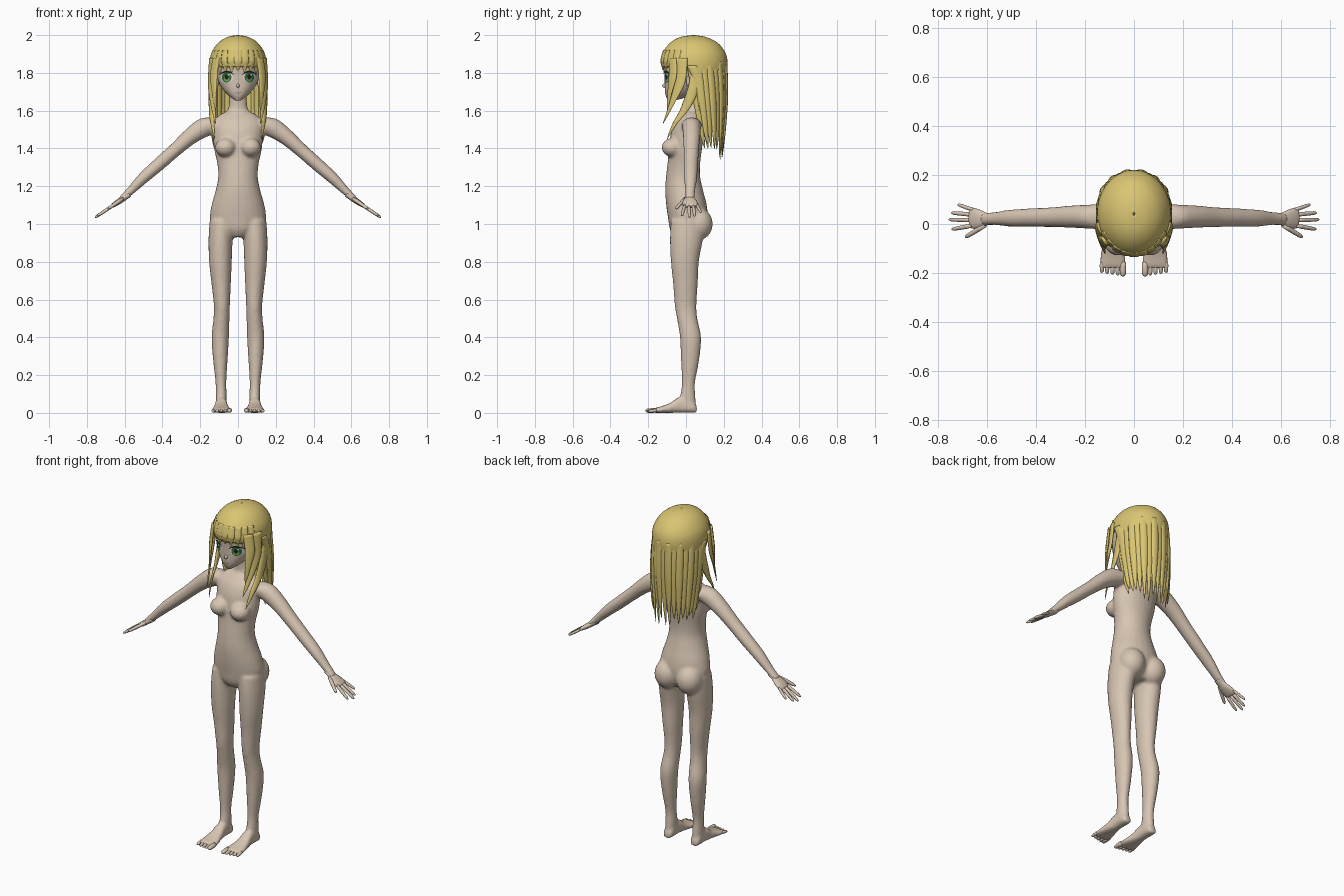
import bpy, bmesh, math, random
from mathutils import Vector as V, Matrix

random.seed(3)
if "Cube" in bpy.data.objects:
    bpy.data.objects.remove(bpy.data.objects["Cube"], do_unlink=True)


def material(name, *rgb):
    m = bpy.data.materials.new(name)
    m.use_nodes = True
    m.diffuse_color = (*rgb, 1)
    m.node_tree.nodes["Principled BSDF"].inputs["Base Color"].default_value = (*rgb, 1)
    return m


skin = material("skin", .68, .56, .45)
blonde = material("blonde hair", .70, .56, .17)
white = material("eye white", .8, .8, .78)
green = material("iris green", .03, .17, .05)
light_green = material("iris light green", .2, .4, .1)
dark = material("lash dark", .02, .015, .015)
lip = material("lip pink", .45, .2, .17)


def spline(rows, k=4):
    """Smooth interpolation through rows of numbers."""
    out = []
    for i in range(len(rows) - 1):
        a, b, c, d = (rows[min(max(j, 0), len(rows) - 1)] for j in range(i - 1, i + 3))
        for t in (n / k for n in range(k)):
            out.append([q + t / 2 * (r - p + t * (2*p - 5*q + 4*r - s + t * (3*(q - r) + s - p)))
                        for p, q, r, s in zip(a, b, c, d)])
    return out + [list(rows[-1])]


def loft(bm, rings, side=1, segs=24, power=2, caps=True):
    """Skin closed (super)elliptical rings given as centre, half axis u, half axis v."""
    def coord(t):
        return math.copysign(abs(t) ** (2 / power), t)
    loops = []
    for c, u, v in rings:
        loop = []
        for i in range(segs):
            a = 2 * math.pi * i / segs
            p = V(c) + V(u) * coord(math.cos(a)) + V(v) * coord(math.sin(a))
            loop.append(bm.verts.new((p.x * side, p.y, p.z)))
        loops.append(loop)
    for a, b in zip(loops, loops[1:]):
        for i in range(segs):
            j = (i + 1) % segs
            bm.faces.new((a[i], a[j], b[j], b[i]))
    if caps:
        bm.faces.new(loops[0])
        bm.faces.new(loops[-1])


def level(rows):
    """Level rings from rows of height, x range and y range."""
    return [(((a + b) / 2, (f + k) / 2, z), ((b - a) / 2, 0, 0), (0, (k - f) / 2, 0))
            for z, a, b, f, k in rows]


def ball(bm, centre, size):
    bmesh.ops.create_uvsphere(bm, u_segments=20, v_segments=12, radius=1,
                              matrix=Matrix.Translation(centre) @ Matrix.Diagonal((*size, 1)))


def finish(name, bm, mat, recalc=True):
    if recalc:
        bmesh.ops.recalc_face_normals(bm, faces=bm.faces[:])
    me = bpy.data.meshes.new(name)
    bm.to_mesh(me)
    bm.free()
    me.materials.append(mat)
    for p in me.polygons:
        p.use_smooth = True
    ob = bpy.data.objects.new(name, me)
    bpy.context.collection.objects.link(ob)
    return ob


# Body: torso, legs, feet and arms fused into one skin
bm = bmesh.new()
torso = [(.93, .05, -.06, .07), (.97, .115, -.085, .1), (1.03, .148, -.095, .115),
         (1.1, .14, -.105, .11), (1.18, .118, -.11, .09), (1.25, .105, -.106, .075),
         (1.32, .11, -.098, .075), (1.4, .127, -.09, .085), (1.48, .132, -.08, .095),
         (1.54, .13, -.055, .09), (1.58, .095, -.02, .08), (1.61, .052, 0, .075),
         (1.72, .046, -.005, .075)]
loft(bm, level([(z, -w, w, f, k) for z, w, f, k in spline(torso)]))
leg = [(1.02, .02, .15, -.08, .1), (.92, .028, .156, -.085, .09), (.8, .033, .153, -.08, .068),
       (.68, .038, .14, -.068, .062), (.57, .043, .128, -.06, .055), (.5, .045, .13, -.048, .06),
       (.4, .048, .14, -.032, .08), (.28, .055, .132, -.027, .07), (.16, .062, .119, -.022, .048),
       (.09, .06, .118, -.03, .05), (.02, .062, .118, -.03, .055)]
foot = [(.058, .075, .105, .03), (.04, .06, .118, .06), (-.03, .058, .12, .085),
        (-.08, .05, .128, .055), (-.13, .036, .138, .035), (-.18, .032, .14, .022)]
arm = [(.1, 1.525, .03, .05, .055), (.17, 1.515, .03, .054, .05), (.25, 1.465, .03, .044, .046),
       (.33, 1.395, .028, .037, .041), (.42, 1.315, .026, .035, .038), (.5, 1.245, .024, .031, .035),
       (.57, 1.175, .022, .022, .027), (.62, 1.13, .02, .016, .025)]
for s in (1, -1):
    loft(bm, level(spline(leg)), s)
    loft(bm, [(((a + b) / 2, y, h / 2), ((b - a) / 2, 0, 0), (0, 0, h / 2))
              for y, a, b, h in spline(foot)], s, power=2.5)
    loft(bm, [((x, y, z), (.62 * r, 0, .78 * r), (0, w, 0)) for x, z, y, r, w in spline(arm)], s)
    ball(bm, (s * .066, -.073, 1.405), (.056, .056, .05))
    ball(bm, (s * .072, .066, 1), (.074, .076, .085))
body = finish("body", bm, skin)
mod = body.modifiers.new("Fuse", "REMESH")
mod.mode, mod.voxel_size, mod.use_smooth_shade = "VOXEL", .009, True
mod = body.modifiers.new("Soften", "SMOOTH")
mod.factor, mod.iterations = .5, 5


def digit(bm, a, b, r, side, thick=1):
    """Rounded finger or toe from a to b."""
    a, b = V(a), V(b)
    d = (b - a).normalized()
    u = d.cross(V((0, 1, 0)) if abs(d.x) > .5 else V((1, 0, 0))).normalized()
    v = d.cross(u)
    loft(bm, [(a.lerp(b, t), u * r * q * thick, v * r * q)
              for t, q in ((0, .9), (.3, 1), (.6, .95), (.85, .85), (.95, .55), (1, .1))], side, 10)


# Hands and toes
along, up = V((.83, 0, -.56)), V((.56, 0, .83))


def hand_point(s, y):
    return V((.6, y, 1.14)) + along * s


palm = [(-.03, .02, .024, .015), (0, .02, .025, .015), (.035, .02, .038, .015),
        (.07, .024, .043, .012), (.085, .026, .04, .008)]
fingers = [(.01, -.005, .108, -.055, .01), (.07, -.006, .175, -.022, .009), (.075, .016, .19, .018, .009),
           (.072, .038, .177, .046, .009), (.065, .057, .145, .08, .008)]
for s, label in ((1, "left"), (-1, "right")):
    bm = bmesh.new()
    loft(bm, [(hand_point(d, y), up * t, (0, w, 0)) for d, y, w, t in spline(palm)], s, 16)
    for a, ya, b, yb, r in fingers:
        digit(bm, hand_point(a, ya), hand_point(b, yb), r, s)
    finish(label + "_hand", bm, skin)
    bm = bmesh.new()
    for i in range(5):
        r, x = (.014 if i == 0 else .0095), .045 + i * .0215
        digit(bm, (x, -.155, .014), (x, -.215 + .004 * i, r * .8), r, s, .9)
    finish(label + "_toes", bm, skin)

# Head with ears and nose
POWER = 2.3
skull = [(1.655, .016, -.095, -.055), (1.68, .05, -.107, .03), (1.71, .078, -.112, .08),
         (1.75, .102, -.113, .12), (1.8, .116, -.115, .15), (1.86, .122, -.118, .165),
         (1.92, .108, -.09, .15), (1.97, .06, -.03, .11)]
skull = spline(skull, 5)
bm = bmesh.new()
loft(bm, level([(z, -w, w, f, k) for z, w, f, k in skull]), 1, 40, POWER)
for s in (1, -1):
    ball(bm, (s * .113, .025, 1.755), (.012, .024, .036))
ball(bm, (0, -.112, 1.732), (.009, .014, .011))
finish("head", bm, skin)


def face_y(x, z):
    """Front of the face at a given place."""
    for a, b in zip(skull, skull[1:]):
        if a[0] <= z <= b[0]:
            t = (z - a[0]) / (b[0] - a[0])
            w, f, k = (p + (q - p) * t for p, q in zip(a[1:], b[1:]))
            return (f + k) / 2 - (k - f) / 2 * max(0, 1 - abs(x / w) ** POWER) ** (1 / POWER)


def plate(name, x, z, rx, rz, lift, mat, bend=0):
    """Thin oval painted onto the face; bend curves it like an arch."""
    bm, n = bmesh.new(), 24
    loops = []
    for q in (1, .75, .5, .25, .02):
        loop = []
        for i in range(n):
            a = 2 * math.pi * i / n
            px = x + rx * q * math.cos(a)
            pz = z + rz * q * math.sin(a) - bend * (q * math.cos(a)) ** 2
            loop.append(bm.verts.new((px, face_y(px, pz) - lift, pz)))
        loops.append(loop)
    for a, b in zip(loops, loops[1:]):
        for i in range(n):
            j = (i + 1) % n
            bm.faces.new((a[i], a[j], b[j], b[i]))
    bm.faces.new(loops[-1])
    finish(name, bm, mat, False)


# Painted face
for s, label in ((1, "left_"), (-1, "right_")):
    x = s * .06
    plate(label + "eye_white", x, 1.776, .034, .029, .002, white)
    plate(label + "iris", x, 1.777, .025, .028, .0035, green)
    plate(label + "iris_glow", x, 1.766, .015, .012, .0045, light_green)
    plate(label + "pupil", x, 1.779, .01, .014, .0055, dark)
    plate(label + "eye_glint", x + .01, 1.79, .005, .005, .0065, white)
    plate(label + "lash", x, 1.807, .038, .005, .006, dark, .018)
    plate(label + "brow", x, 1.832, .03, .0025, .003, dark, .005)
plate("mouth", 0, 1.694, .02, .0025, .002, lip, -.004)

# Hair cap, open over the face
bm = bmesh.new()
cap = [(1.74, .144, -.12, .212), (1.8, .148, -.125, .217), (1.86, .15, -.132, .22),
       (1.91, .139, -.122, .207), (1.96, .104, -.083, .167), (1.99, .055, -.03, .105),
       (2, .004, .035, .045)]
loft(bm, level([(z, -w, w, f, k) for z, w, f, k in spline(cap)]), 1, 56, 2, False)
gone = [f for f in bm.faces if f.calc_center_median().z < 1.835 and f.calc_center_median().y < .05]
bmesh.ops.delete(bm, geom=gone, context="FACES")
ob = finish("hair_cap", bm, blonde)
mod = ob.modifiers.new("Thickness", "SOLIDIFY")
mod.thickness, mod.offset = .012, -1


def strand(bm, path, width, thick, side=1, centre=(0, .045)):
    """Flat tapering lock lying around the head along a path."""
    rings = []
    pts = spline(path, 5)
    for i, p in enumerate(pts):
        t = i / (len(pts) - 1)
        q = max(.04, min(1, 1.7 * (1 - t)) ** .8)
        out = V((p[0] - centre[0], p[1] - centre[1], 0)).normalized()
        rings.append((p, V((-out.y, out.x, 0)) * width * q, out * thick * max(q, .1)))
    loft(bm, rings, side, 10)


# Long hair down the back, in overlapping locks
bm = bmesh.new()
count = 17
for i in range(count):
    a = math.radians(-8 + 196 * i / (count - 1))
    x, y = math.cos(a), math.sin(a)
    end = 1.34 + random.uniform(0, .06) + .05 * abs(x) ** 4
    push = .004 * (i % 2)
    strand(bm, [(x * (w + push), c + y * (r + push), z) for w, c, r, z in
                ((.132, .045, .16, 1.86), (.138, .065, .145, 1.74), (.136, .085, .122, 1.6),
                 (.13, .1, .1, 1.47), (.122, .11, .08, end))], .023, .012)
finish("back_hair", bm, blonde)

# Side locks that frame the face
bm = bmesh.new()
for s in (1, -1):
    strand(bm, [(.132, .06, 1.86), (.143, .045, 1.74), (.143, 0, 1.62), (.135, -.06, 1.53),
                (.122, -.1, 1.45)], .03, .011, s)
    strand(bm, [(.136, -.02, 1.88), (.142, -.03, 1.76), (.135, -.07, 1.65), (.118, -.122, 1.53)],
           .032, .01, s)
    strand(bm, [(.115, -.07, 1.88), (.128, -.07, 1.79), (.126, -.085, 1.7), (.118, -.1, 1.6)],
           .028, .009, s)
    strand(bm, [(.144, .03, 1.84), (.143, .075, 1.74), (.138, .085, 1.6), (.13, .08, 1.5)],
           .028, .01, s)
finish("side_hair", bm, blonde)

# Fringe
bm = bmesh.new()
for i in range(-4, 5):
    a = math.radians(i * 14)
    x, y = math.sin(a), -math.cos(a)
    tip = 1.812 - .008 * (i % 2) - .0015 * i * i
    strand(bm, [(x * w, .045 + y * r, z) for w, r, z in
                ((.13, .16, 1.92), (.145, .173, 1.87), (.145, .172, 1.84), (.142, .166, tip))],
           .024, .007)
finish("fringe", bm, blonde)
